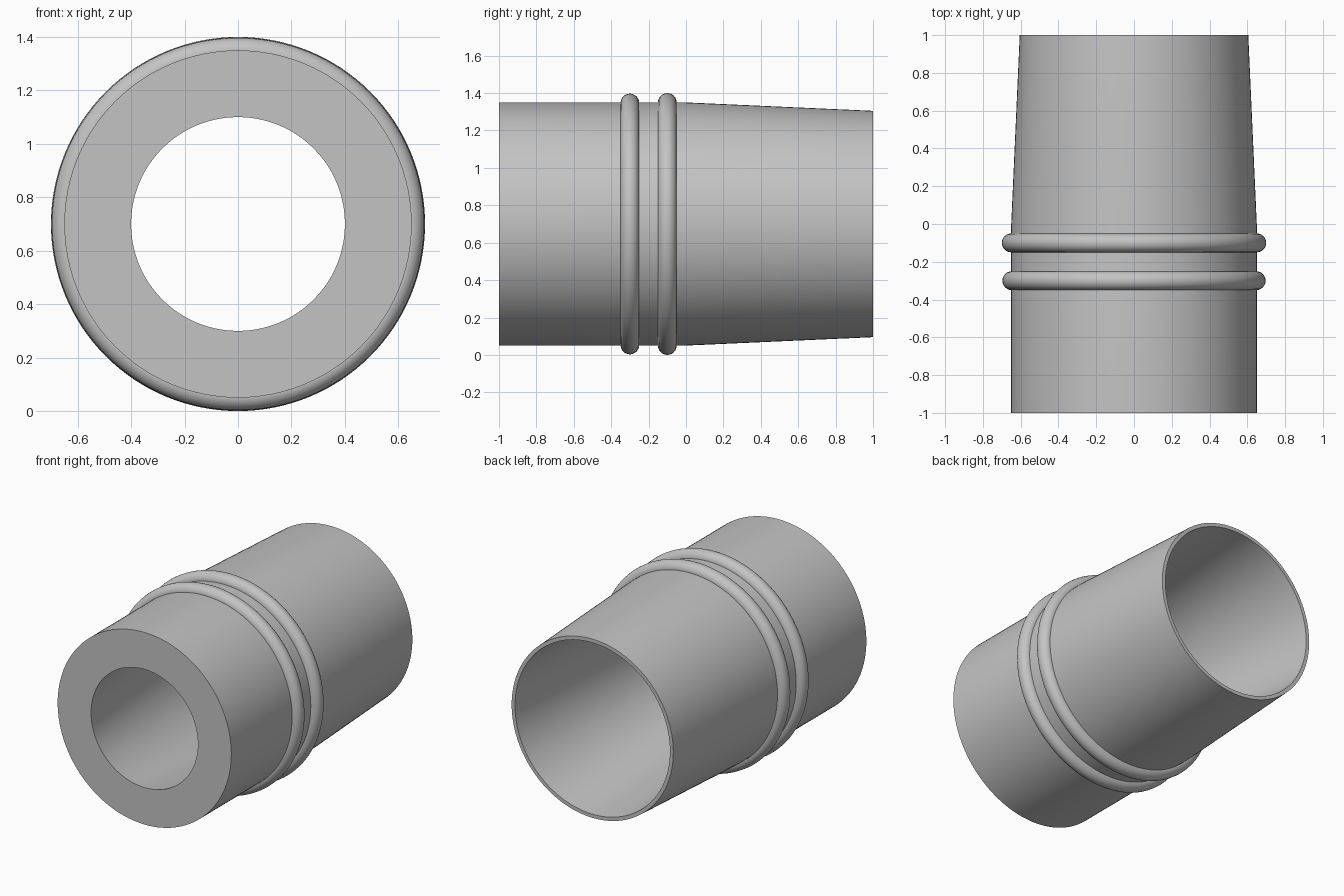
import bpy
import bmesh
import math

cube = bpy.data.objects.get("Cube")
if cube:
    bpy.data.objects.remove(cube, do_unlink=True)

AXIS_Z = 0.7
SEGMENTS = 128

grey = bpy.data.materials.new("plain_grey")
grey.use_nodes = True
colour = (0.55, 0.55, 0.55, 1.0)
grey.diffuse_color = colour
grey.node_tree.nodes["Principled BSDF"].inputs["Base Color"].default_value = colour


def lathe(name, profile):
    """Turn a closed (radius, y) profile around the y axis."""
    bm = bmesh.new()
    rings = []
    for i in range(SEGMENTS):
        a = 2 * math.pi * i / SEGMENTS
        rings.append([bm.verts.new((r * math.cos(a), y, r * math.sin(a)))
                      for r, y in profile])
    n = len(profile)
    for i, ring in enumerate(rings):
        following = rings[(i + 1) % SEGMENTS]
        for j in range(n):
            k = (j + 1) % n
            bm.faces.new((ring[j], ring[k], following[k], following[j]))
    bmesh.ops.recalc_face_normals(bm, faces=bm.faces)
    mesh = bpy.data.meshes.new(name)
    bm.to_mesh(mesh)
    bm.free()
    mesh.materials.append(grey)
    obj = bpy.data.objects.new(name, mesh)
    obj.location.z = AXIS_Z
    bpy.context.collection.objects.link(obj)
    bpy.ops.object.select_all(action="DESELECT")
    obj.select_set(True)
    bpy.context.view_layer.objects.active = obj
    bpy.ops.object.shade_smooth_by_angle(angle=math.radians(30))
    return obj


# Sleeve: straight front half, tapered back half, conical bore
lathe("adapter_sleeve", [(0.4, -1), (0.65, -1), (0.65, 0), (0.605, 1), (0.58, 1)])

# Two round beads around the straight half
for name, y, major in (("front_bead", -0.3, 0.647), ("back_bead", -0.1, 0.65)):
    steps = 24
    circle = [(major + 0.05 * math.cos(2 * math.pi * s / steps),
               y + 0.05 * math.sin(2 * math.pi * s / steps)) for s in range(steps)]
    lathe(name, circle)
